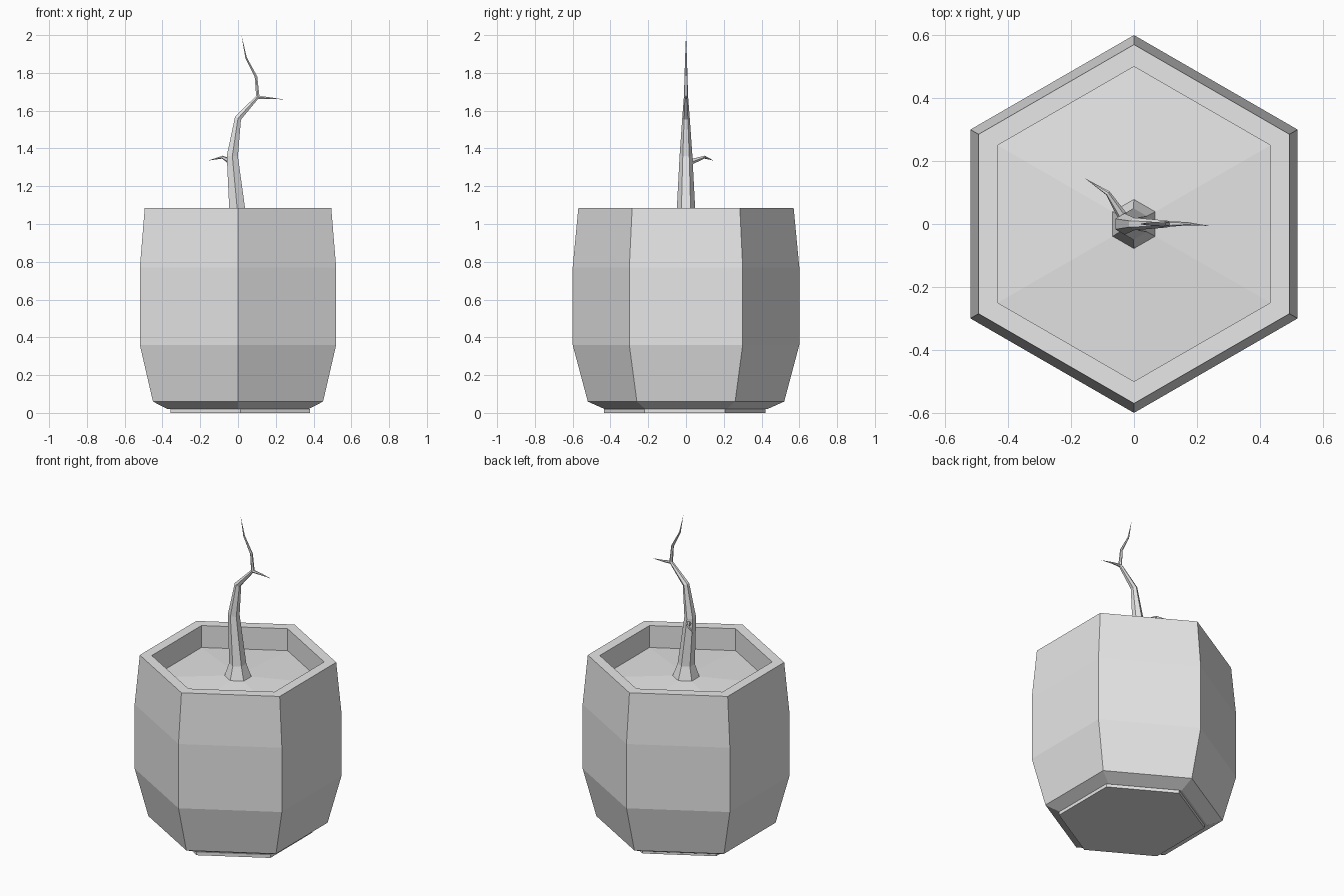
import bpy, bmesh, math
from mathutils import Vector, Matrix

cube = bpy.data.objects.get("Cube")
if cube:
    bpy.data.objects.remove(cube, do_unlink=True)

grey = bpy.data.materials.new("plain grey")
grey.use_nodes = True
grey.diffuse_color = (0.8, 0.8, 0.8, 1)
grey.node_tree.nodes["Principled BSDF"].inputs["Base Color"].default_value = (0.8, 0.8, 0.8, 1)

SIDES = 6


def loft(name, rings):
    """Skin a stack of (centre, direction, radius) hexagons; radius 0 makes a point."""
    bm = bmesh.new()
    previous = None
    for centre, direction, radius in rings:
        turn = Vector((0, 0, 1)).rotation_difference(Vector(direction))
        count = SIDES if radius else 1
        ring = []
        for i in range(count):
            a = math.tau * i / SIDES + math.pi / 2
            offset = Vector((math.cos(a), math.sin(a), 0)) * radius
            ring.append(bm.verts.new(Vector(centre) + turn @ offset))
        if previous is None:
            if count > 1:
                bm.faces.new(ring[::-1])
        else:
            for i in range(SIDES):
                j = (i + 1) % SIDES
                if count > 1:
                    bm.faces.new((previous[i], previous[j], ring[j], ring[i]))
                else:
                    bm.faces.new((previous[i], previous[j], ring[0]))
        previous = ring
    if len(previous) > 1:
        bm.faces.new(previous)
    mesh = bpy.data.meshes.new(name)
    bm.to_mesh(mesh)
    bm.free()
    mesh.materials.append(grey)
    obj = bpy.data.objects.new(name, mesh)
    bpy.context.collection.objects.link(obj)
    return obj


def upright(name, profile, x=0, y=0):
    """Six-sided turned form from (radius, height) pairs."""
    return loft(name, [((x, y, z), (0, 0, 1), r) for r, z in profile])


def limb(name, path, start=None):
    """Tapered twig through (x, y, z, radius) points, rings tilted along the path."""
    pts = [Vector(p[:3]) for p in path]
    rings = []
    for i, p in enumerate(path):
        ahead = (pts[min(i + 1, len(pts) - 1)] - pts[i]).normalized()
        behind = (pts[i] - pts[max(i - 1, 0)]).normalized()
        direction = Vector(start) if start and i < 2 else ahead + behind
        rings.append((pts[i], direction, p[3]))
    return loft(name, rings)


# Pot: underside, bulging wall, flat rim, inner wall and gently domed soil
upright("pot", [(0.43, 0.02), (0.52, 0.06), (0.6, 0.36), (0.6, 0.77),
                (0.57, 1.085), (0.5, 1.085), (0.5, 0.945), (0, 0.98)])

# Slightly off-centre foot under the pot
upright("foot", [(0.427, 0), (0.427, 0.021)], 0.012, -0.006)

# Trunk with flared root, bending up to a thin tip
limb("trunk", [(0, 0, 0.96, 0.083), (-0.002, 0, 1.055, 0.05), (-0.03, 0, 1.36, 0.034),
               (0, 0, 1.56, 0.02), (0.105, 0, 1.675, 0.011), (0.095, 0, 1.78, 0.008),
               (0.043, 0, 1.88, 0.005), (0.018, 0, 2.0, 0)], start=(0, 0, 1))

# Side twigs
limb("upper_twig", [(0.1, 0, 1.672, 0.01), (0.17, 0.001, 1.666, 0.005),
                    (0.24, -0.006, 1.66, 0)])
limb("lower_twig", [(-0.03, 0.015, 1.325, 0.017), (-0.083, 0.098, 1.354, 0.008),
                    (-0.157, 0.146, 1.336, 0)])
